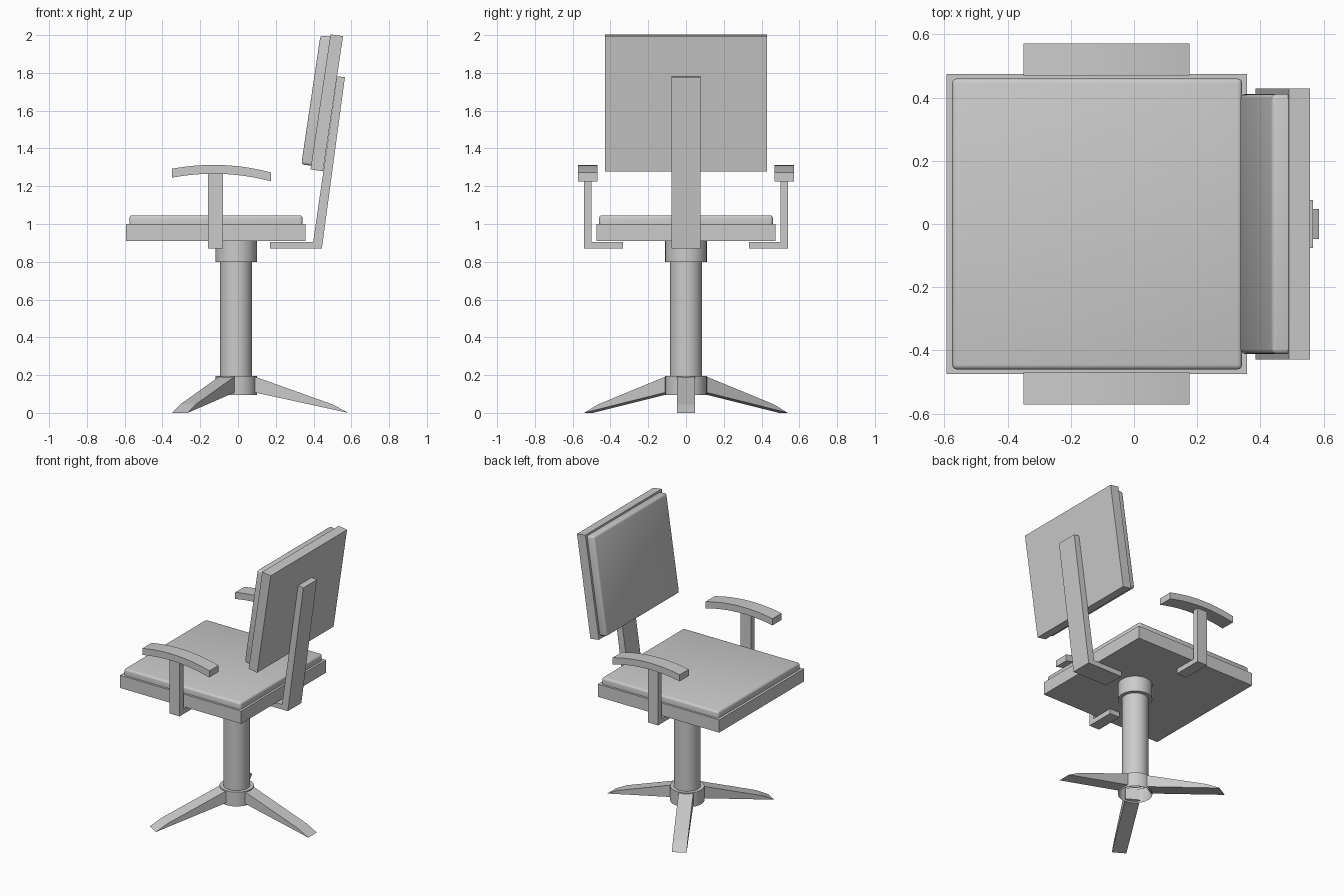
import bpy, bmesh, math
from mathutils import Matrix, Vector

cube = bpy.data.objects.get("Cube")
if cube:
    bpy.data.objects.remove(cube, do_unlink=True)

grey = bpy.data.materials.new("plain grey")
grey.use_nodes = True
COLOUR = (0.6, 0.6, 0.6, 1)
grey.diffuse_color = COLOUR
grey.node_tree.nodes["Principled BSDF"].inputs["Base Color"].default_value = COLOUR


def finish(name, bm, smooth=False):
    mesh = bpy.data.meshes.new(name)
    bm.to_mesh(mesh)
    bm.free()
    mesh.materials.append(grey)
    obj = bpy.data.objects.new(name, mesh)
    bpy.context.collection.objects.link(obj)
    if smooth:
        bpy.ops.object.select_all(action="DESELECT")
        obj.select_set(True)
        bpy.context.view_layer.objects.active = obj
        bpy.ops.object.shade_smooth_by_angle(angle=math.radians(35))
    return obj


def slab(name, x, y, z, matrix=Matrix(), bevel=0):
    """Box from min/max ranges, with optional rounded edges above its base."""
    bm = bmesh.new()
    bmesh.ops.create_cube(bm, size=1)
    for v in bm.verts:
        v.co = Vector([(r[0] + r[1]) / 2 + c * (r[1] - r[0])
                       for r, c in zip((x, y, z), v.co)])
    if bevel:
        edges = [e for e in bm.edges if any(v.co.z > z[0] + 1e-5 for v in e.verts)]
        bmesh.ops.bevel(bm, geom=edges, offset=bevel, segments=3, profile=0.5,
                        affect="EDGES")
    bm.transform(matrix)
    return finish(name, bm, bevel > 0)


def extrude(name, points, low, high, place, matrix=Matrix(), smooth=False):
    """Extrude a closed 2D outline; place(a, b, depth) maps it into space."""
    bm = bmesh.new()
    face = bm.faces.new([bm.verts.new(place(a, b, low)) for a, b in points])
    new = bmesh.ops.extrude_face_region(bm, geom=[face])["geom"]
    shift = Vector(place(0, 0, high)) - Vector(place(0, 0, low))
    bmesh.ops.translate(bm, vec=shift,
                        verts=[g for g in new if isinstance(g, bmesh.types.BMVert)])
    bmesh.ops.recalc_face_normals(bm, faces=bm.faces)
    bm.transform(matrix)
    return finish(name, bm, smooth)


def lathe(name, profile, centre_x, steps=40):
    """Spin a (radius, height) profile around a vertical axis."""
    bm = bmesh.new()
    verts = [bm.verts.new((r, 0, z)) for r, z in profile]
    edges = [bm.edges.new(pair) for pair in zip(verts, verts[1:])]
    bmesh.ops.spin(bm, geom=verts + edges, cent=(0, 0, 0), axis=(0, 0, 1),
                   angle=math.tau, steps=steps)
    bmesh.ops.remove_doubles(bm, verts=bm.verts, dist=1e-4)
    for f in bm.faces:
        f.normal_update()
    # Point every wall outward and every ledge away from the column
    for f in bm.faces:
        mid = f.calc_center_median()
        top = profile[0][1] > profile[-1][1]
        out = f.normal.dot(Vector((mid.x, mid.y, 0)))
        if out < -1e-4 or (abs(out) < 1e-4 and (f.normal.z > 0) != top):
            f.normal_flip()
    bm.transform(Matrix.Translation((centre_x, 0, 0)))
    return finish(name, bm, True)


def side_view(a, b, depth):
    return (a, depth, b)


def end_view(a, b, depth):
    return (depth, a, b)


# Pedestal column with its upper and lower collars
AXIS = -0.01
lathe("column", [(0.085, 0.82), (0.085, 0.18)], AXIS)
lathe("upper_collar", [(0.08, 0.8), (0.11, 0.8), (0.11, 0.91)], AXIS)
lathe("lower_collar", [(0.08, 0.196), (0.11, 0.196), (0.11, 0.095)], AXIS)

# Three tapered legs
leg = [(0.09, 0.195), (0.51, 0.045), (0.595, 0), (0.09, 0.11)]
for i in range(3):
    turn = Matrix.Translation((AXIS, 0, 0)) @ Matrix.Rotation(i * math.tau / 3, 4, "Z")
    extrude(f"leg_{i + 1}", leg, -0.0475, 0.0475, side_view, turn)

# Seat
slab("seat_base", (-0.593, 0.358), (-0.475, 0.475), (0.91, 1))
slab("seat_cushion", (-0.575, 0.342), (-0.46, 0.46), (1, 1.046), bevel=0.015)

# Backrest, built flat with its thickness along z, then tilted upright
lean = math.atan2(0.106, 0.715)
along = Vector((math.sin(lean), 0, math.cos(lean)))
forward = Vector((-math.cos(lean), 0, math.sin(lean)))
across = forward.cross(along)
upright = Matrix.Translation((0.45, 0, 1.279)) @ Matrix(
    (along, across, forward)).transposed().to_4x4()
slab("back_panel", (0, 0.723), (-0.428, 0.428), (0, 0.067), upright)
slab("back_cushion", (0.02, 0.71), (-0.411, 0.411), (0.067, 0.119), upright, 0.015)

# Bent bar that carries the backrest
bar = [(0.17, 0.87), (0.444, 0.87), (0.566, 1.777), (0.525, 1.782),
       (0.398, 0.905), (0.17, 0.905)]
extrude("back_support", bar, -0.076, 0.076, side_view)

# Armrests: curved pad on an angled bracket, one per side
xs = [-0.35 + 0.525 * i / 12 for i in range(13)]
arc = [(x, 1.313 - 0.43 * (x + 0.13) ** 2) for x in xs]
pad = arc + [(x, z - 0.047) for x, z in reversed(arc)]
bracket = [(0.333, 0.87), (0.54, 0.87), (0.54, 1.27), (0.499, 1.27),
           (0.499, 0.905), (0.333, 0.905)]
for side, sign in (("right", -1), ("left", 1)):
    extrude(f"{side}_arm_pad", pad, sign * 0.469, sign * 0.571, side_view, smooth=True)
    extrude(f"{side}_arm_bracket", [(sign * y, z) for y, z in bracket],
            -0.159, -0.08, end_view)
